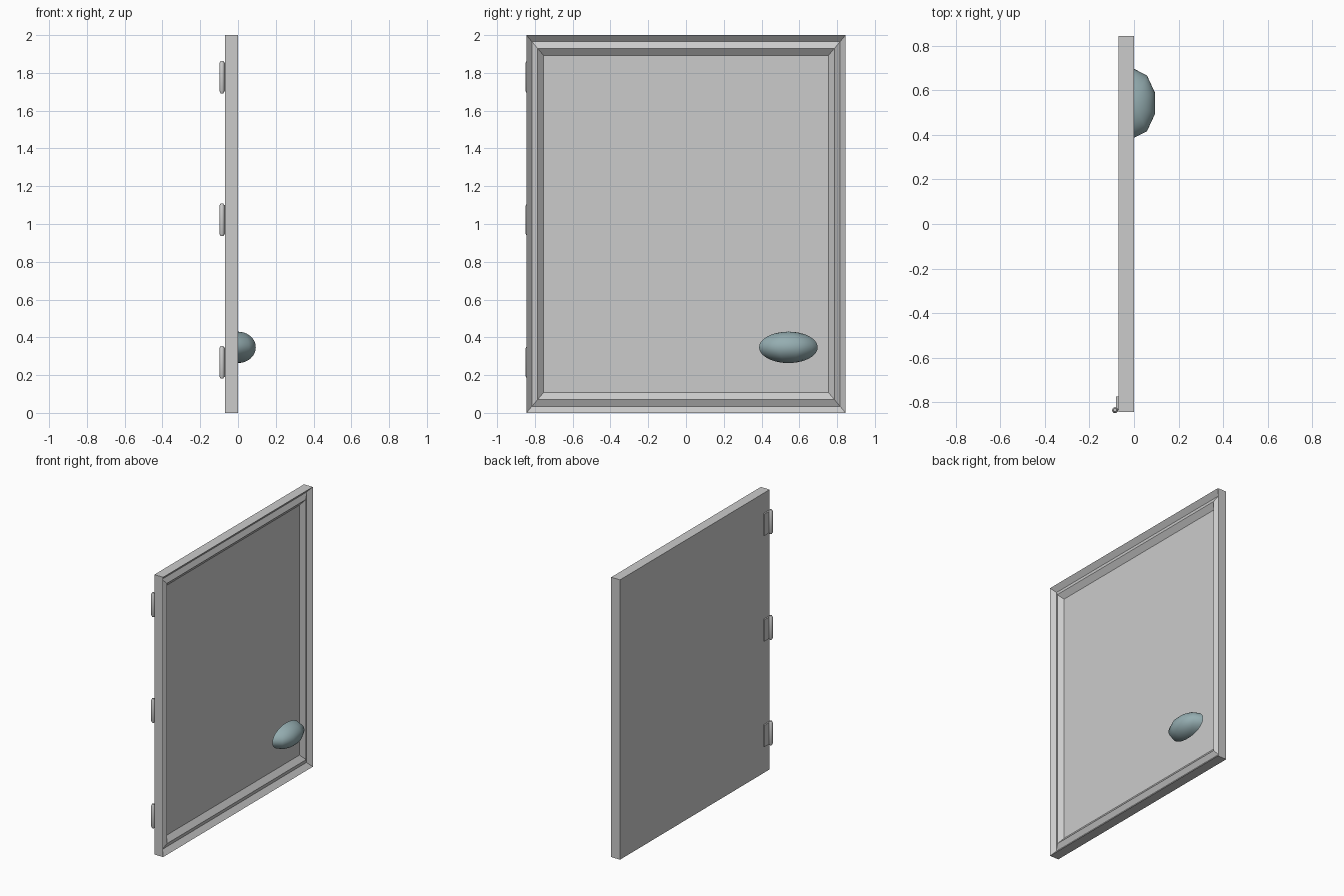
import bpy, bmesh, math
from mathutils import Matrix, Vector

if "Cube" in bpy.data.objects:
    bpy.data.objects.remove(bpy.data.objects["Cube"])


def finish(name, bm, smooth=None):
    bmesh.ops.recalc_face_normals(bm, faces=bm.faces)
    me = bpy.data.meshes.new(name)
    bm.to_mesh(me)
    bm.free()
    ob = bpy.data.objects.new(name, me)
    bpy.context.collection.objects.link(ob)
    if smooth is not None:
        bpy.context.view_layer.objects.active = ob
        for o in bpy.context.selected_objects:
            o.select_set(False)
        ob.select_set(True)
        bpy.ops.object.shade_smooth_by_angle(angle=math.radians(smooth))
    return ob


# Door slab: nested rectangles form the groove, ridge and recessed panel
HALF_Y, HALF_Z = 0.845, 1.0
BACK = -0.07
steps = [(BACK, 1.0), (0.0, 1.0), (-0.03, 0.966), (-0.012, 0.93), (-0.042, 0.893)]
bm = bmesh.new()
rings = []
for x, s in steps:
    rings.append([bm.verts.new((x, a * HALF_Y * s, 1 + b * HALF_Z * s))
                  for a, b in ((-1, -1), (1, -1), (1, 1), (-1, 1))])
for r0, r1 in zip(rings, rings[1:]):
    for i in range(4):
        j = (i + 1) % 4
        bm.faces.new((r0[i], r0[j], r1[j], r1[i]))
bm.faces.new(rings[0])
bm.faces.new(rings[-1])
finish("door_panel", bm)

# Handle: half of a ten-sided ellipsoid with a flat back
bm = bmesh.new()
bmesh.ops.create_uvsphere(bm, u_segments=10, v_segments=20, radius=1.0)
cut = bmesh.ops.bisect_plane(bm, geom=bm.verts[:] + bm.edges[:] + bm.faces[:],
                             dist=1e-4, plane_co=(0, 0, 0), plane_no=(1, 0, 0),
                             clear_inner=True)
bmesh.ops.holes_fill(bm, edges=[e for e in bm.edges if e.is_boundary], sides=0)
bmesh.ops.scale(bm, vec=(0.099, 0.155, 0.083), verts=bm.verts)
bmesh.ops.translate(bm, vec=(0, 0.542, 0.347), verts=bm.verts)
handle = finish("handle", bm, 50)
mat = bpy.data.materials.new("blue_grey")
mat.diffuse_color = (0.30, 0.42, 0.44, 1)
mat.use_nodes = True
mat.node_tree.nodes["Principled BSDF"].inputs["Base Color"].default_value = mat.diffuse_color
handle.data.materials.append(mat)


# Hinges: chamfered barrel and a thin leaf against the back of the slab
def hinge(index, z):
    bm = bmesh.new()
    h, r, c = 0.086, 0.0135, 0.006
    bx, by = -0.085, -0.836
    loops = []
    for dz, rad in ((-h, r - c), (-h + 2 * c, r), (h - 2 * c, r), (h, r - c)):
        loops.append([bm.verts.new((bx + rad * math.cos(t), by + rad * math.sin(t), z + dz))
                      for t in (2 * math.pi * k / 12 for k in range(12))])
    for l0, l1 in zip(loops, loops[1:]):
        for i in range(12):
            j = (i + 1) % 12
            bm.faces.new((l0[i], l0[j], l1[j], l1[i]))
    bm.faces.new(loops[0])
    bm.faces.new(loops[-1])
    finish(f"hinge_barrel_{index}", bm, 30)

    bm = bmesh.new()
    bmesh.ops.create_cube(bm, size=1, matrix=Matrix.Translation((-0.075, -0.805, z))
                          @ Matrix.Diagonal((0.010, 0.06, 0.155, 1)))
    finish(f"hinge_leaf_{index}", bm)


for n, z in enumerate((0.268, 1.022, 1.778)):
    hinge(n + 1, z)
